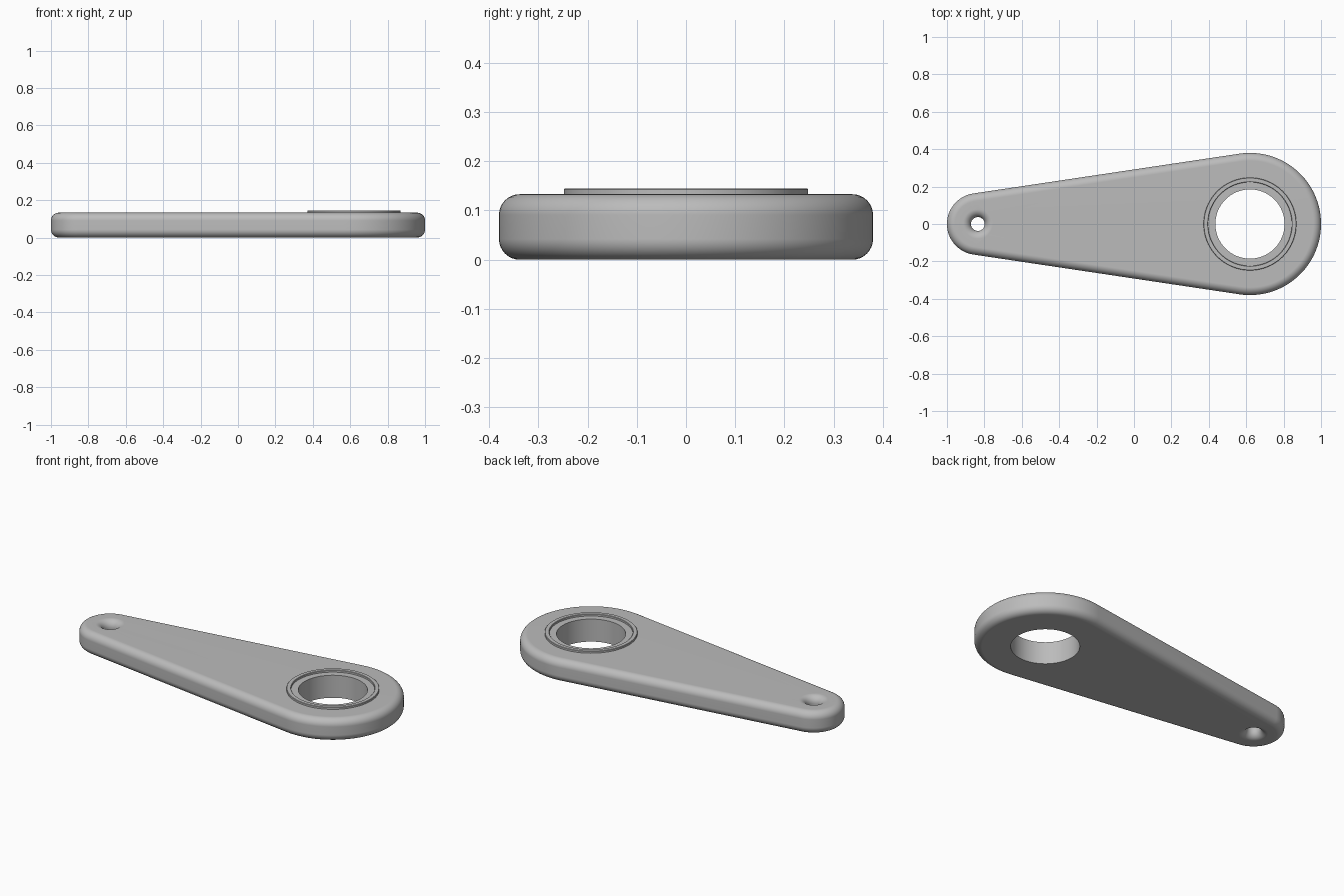
import bpy, bmesh, math

cube = bpy.data.objects.get("Cube")
if cube:
    bpy.data.objects.remove(cube, do_unlink=True)

BIG_X, BIG_R = 0.62, 0.38
SMALL_X, SMALL_R = -0.835, 0.165
BORE_R, PIN_R = 0.185, 0.037
THICK, FILLET, STEPS = 0.133, 0.042, 8

grey = bpy.data.materials.new("plain grey")
grey.use_nodes = True
colour = (0.5, 0.5, 0.5, 1)
grey.diffuse_color = colour
grey.node_tree.nodes["Principled BSDF"].inputs["Base Color"].default_value = colour


def arc(x, r, start, end, n):
    return [(x + r * math.cos(start + (end - start) * i / n),
             r * math.sin(start + (end - start) * i / n)) for i in range(n + 1)]


def circle(x, r, n=96):
    return arc(x, r, 0, 2 * math.pi, n)[:-1]


def outline(inset):
    """Two round ends joined by their common tangents, drawn in by inset."""
    t = math.acos((BIG_R - SMALL_R) / (BIG_X - SMALL_X))
    a = math.pi - t
    return (arc(BIG_X, BIG_R - inset, -a, a, 64)
            + arc(SMALL_X, SMALL_R - inset, a, 2 * math.pi - a, 40))


def strip(bm, sections, closed=False):
    """Skin a list of (points, z) loops; return the first and last edge loops."""
    loops = [[bm.verts.new((x, y, z)) for x, y in pts] for pts, z in sections]
    pairs = list(zip(loops, loops[1:]))
    if closed:
        pairs.append((loops[-1], loops[0]))
    for a, b in pairs:
        for i in range(len(a)):
            j = (i + 1) % len(a)
            bm.faces.new((a[i], a[j], b[j], b[i]))
    return [[bm.edges.get((l[i - 1], l[i])) for i in range(len(l))]
            for l in (loops[0], loops[-1])]


def finish(bm, name):
    bmesh.ops.recalc_face_normals(bm, faces=bm.faces)
    mesh = bpy.data.meshes.new(name)
    bm.to_mesh(mesh)
    bm.free()
    mesh.materials.append(grey)
    ob = bpy.data.objects.new(name, mesh)
    bpy.context.collection.objects.link(ob)
    bpy.ops.object.select_all(action='DESELECT')
    ob.select_set(True)
    bpy.context.view_layer.objects.active = ob
    bpy.ops.object.shade_smooth_by_angle(angle=math.radians(35))
    mod = ob.modifiers.new("flat tops", 'WEIGHTED_NORMAL')
    mod.keep_sharp = True
    return ob


# Quarter-round at both rims, as (inset, height) pairs from bottom to top
quarter = [math.pi / 2 * i / STEPS for i in range(STEPS + 1)]
rim = [(FILLET * (1 - math.sin(q)), FILLET * (1 - math.cos(q))) for q in quarter]
rim += [(d, THICK - z) for d, z in reversed(rim)]

# Tapered arm: rounded wall, straight bore and flared pin hole
bm = bmesh.new()
walls = [strip(bm, [(outline(d), z) for d, z in rim]),
         strip(bm, [(circle(BIG_X, BORE_R), z) for z in (0, THICK)]),
         strip(bm, [(circle(SMALL_X, PIN_R + d, 48), z) for d, z in rim])]
for side in (0, 1):
    edges = [e for wall in walls for e in wall[side]]
    bmesh.ops.triangle_fill(bm, edges=edges, use_beauty=True)
finish(bm, "arm_plate")

# Thin raised lip around the bore
bm = bmesh.new()
lip = [(0.248, THICK - 0.004), (0.248, 0.143), (0.246, 0.145),
       (0.226, 0.145), (0.224, 0.143), (0.224, THICK - 0.004)]
strip(bm, [(circle(BIG_X, r), z) for r, z in lip], closed=True)
finish(bm, "bore_lip")
